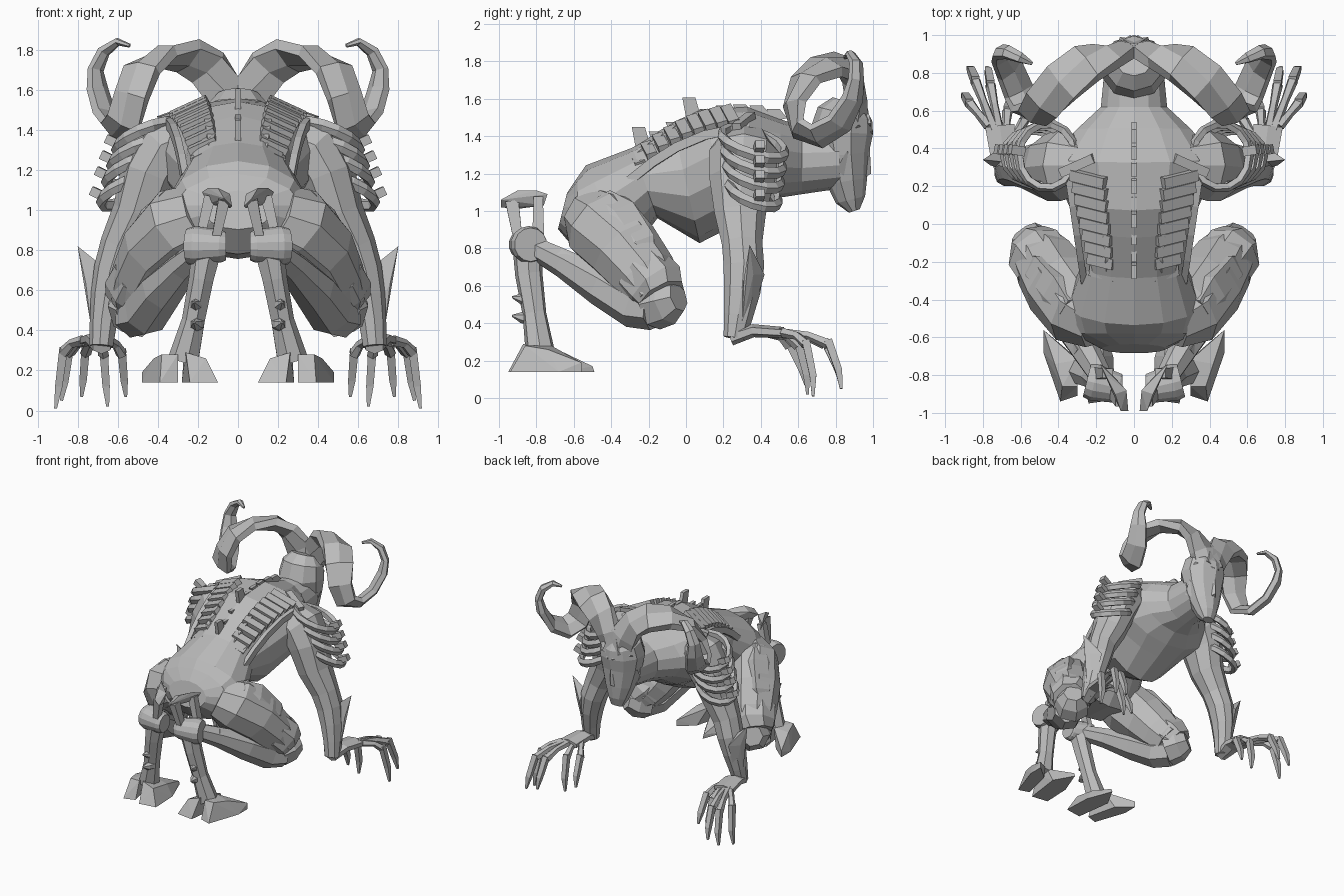
import bpy
import bmesh
import math
from mathutils import Vector, Matrix, Euler

cube = bpy.data.objects.get("Cube")
if cube:
    bpy.data.objects.remove(cube, do_unlink=True)

# One matte clay grey covers every part
clay = bpy.data.materials.new("clay_grey")
clay.use_nodes = True
clay.diffuse_color = (.5, .5, .5, 1)
clay.node_tree.nodes["Principled BSDF"].inputs["Base Color"].default_value = clay.diffuse_color
clay.node_tree.nodes["Principled BSDF"].inputs["Roughness"].default_value = .8

X, Y, Z = Vector((1, 0, 0)), Vector((0, 1, 0)), Vector((0, 0, 1))


def finish(name, bm, mirror):
    """Turn a bmesh into an object, mirrored across x when it is a paired part."""
    bmesh.ops.recalc_face_normals(bm, faces=bm.faces[:])
    mesh = bpy.data.meshes.new(name)
    bm.to_mesh(mesh)
    bm.free()
    mesh.materials.append(clay)
    obj = bpy.data.objects.new(name, mesh)
    bpy.context.collection.objects.link(obj)
    if mirror:
        modifier = obj.modifiers.new("mirror", "MIRROR")
        modifier.use_mirror_merge = False
    return obj


def loft(name, path, radii, hint=Z, sides=8, mirror=True, closed=False):
    """Skin elliptical rings along a path; hint is a vector or a function of the point."""
    bm = bmesh.new()
    points = [Vector(p) for p in path]
    count = len(points)
    rings = []
    for i, point in enumerate(points):
        if closed:
            tangent = points[(i + 1) % count] - points[i - 1]
        else:
            tangent = points[min(i + 1, count - 1)] - points[max(i - 1, 0)]
        tangent.normalize()
        up = hint(point) if callable(hint) else hint
        across = up.cross(tangent).normalized()
        over = tangent.cross(across)
        radius = radii[i] if isinstance(radii, list) else radii
        wide, high = radius if isinstance(radius, tuple) else (radius, radius)
        ring = []
        for k in range(sides):
            angle = math.tau * (k + .5) / sides
            ring.append(bm.verts.new(point + across * wide * math.cos(angle)
                                     + over * high * math.sin(angle)))
        rings.append(ring)
    pairs = list(zip(rings, rings[1:]))
    if closed:
        pairs.append((rings[-1], rings[0]))
    else:
        bm.faces.new(rings[0])
        bm.faces.new(rings[-1])
    for low, top in pairs:
        for k in range(sides):
            n = (k + 1) % sides
            bm.faces.new((low[k], low[n], top[n], top[k]))
    return finish(name, bm, mirror)


def hull(name, points, mirror=True):
    """Convex faceted solid around a few corner points."""
    bm = bmesh.new()
    verts = [bm.verts.new(p) for p in points]
    result = bmesh.ops.convex_hull(bm, input=verts)
    spare = [v for v in result["geom_interior"] if isinstance(v, bmesh.types.BMVert)]
    bmesh.ops.delete(bm, geom=spare, context="VERTS")
    return finish(name, bm, mirror)


def box(name, centre, size, turn):
    """Turned block, mirrored to both sides."""
    bm = bmesh.new()
    matrix = (Matrix.Translation(centre) @ Euler([math.radians(a) for a in turn]).to_matrix().to_4x4()
              @ Matrix.Diagonal((*size, 1)))
    bmesh.ops.create_cube(bm, size=1, matrix=matrix)
    return finish(name, bm, True)


# Torso from rump to neck
loft("torso",
     [(0, -.66, 1), (0, -.58, .98), (0, -.42, 1), (0, -.22, 1.15), (0, 0, 1.15),
      (0, .18, 1.24), (0, .36, 1.28), (0, .5, 1.28), (0, .62, 1.27), (0, .82, 1.28)],
     [(.17, .1), (.33, .2), (.36, .27), (.28, .2), (.3, .33),
      (.38, .32), (.44, .28), (.31, .21), (.18, .18), (.16, .16)],
     sides=14, mirror=False)

# Head and face
loft("head",
     [(0, .9, 1), (0, .88, 1.06), (0, .86, 1.16), (0, .84, 1.3), (0, .83, 1.42), (0, .85, 1.52), (0, .87, 1.58)],
     [(.05, .03), (.08, .08), (.12, .11), (.16, .14), (.18, .17), (.16, .15), (.1, .09)],
     hint=Y, sides=10, mirror=False)
hull("nose", [(-.02, .96, 1.4), (.02, .96, 1.4), (-.04, .94, 1.17), (.04, .94, 1.17),
              (0, .99, 1.2), (0, .98, 1.38)], mirror=False)
hull("brow_ridge", [(.01, .97, 1.37), (.02, 1, 1.42), (.15, .92, 1.46), (.16, .86, 1.4), (.03, .97, 1.47)])
hull("cheekbone", [(.06, .95, 1.27), (.16, .86, 1.32), (.15, .8, 1.22), (.07, .93, 1.13)])

# Spiralling horns, flat across and thin outward from their coil axis
loft("horn",
     [(0, .92, 1.43), (.07, .91, 1.59), (.15, .89, 1.71), (.25, .85, 1.77), (.38, .75, 1.77), (.48, .64, 1.7),
      (.53, .58, 1.57), (.57, .6, 1.44), (.61, .7, 1.4), (.66, .82, 1.47), (.7, .89, 1.6),
      (.71, .91, 1.7), (.67, .91, 1.79), (.6, .88, 1.84), (.54, .85, 1.82)],
     [(.12, .06), (.12, .06), (.12, .06), (.13, .06), (.13, .055), (.12, .05), (.1, .05), (.1, .04),
      (.1, .04), (.09, .04), (.07, .04), (.05, .03), (.04, .03), (.03, .02), (.01, .01)],
     hint=lambda p: Vector((p.x * .2, p.y - .76, p.z - 1.6)), sides=6)


def back_height(y):
    return 1.56 - .72 * (y - .32) ** 2


# Spine fins, two of them tall
for i in range(9):
    y = .5 - i * .09
    tall = .1 if i in (5, 8) else .01
    z = back_height(y)
    hull("spine_fin", [(s * .014, y + dy, z + dz) for s in (-1, 1)
                       for dy, dz in ((.04, -.04), (-.04, -.06), (-.07, tall), (0, tall))], mirror=False)

# Curved rows of overlapping back slats between rails
for i in range(9):
    y = .24 - i * .062
    box("back_slat", (.24 - .01 * i, y, back_height(y) - .055), (.2 - .007 * i, .058, .06),
        turn=(18, 24, 14))
rows = [.25, .1, -.05, -.18, -.3]
loft("inner_rail", [(.16 + .1 * y, y, back_height(y) - .03) for y in rows], (.018, .03), sides=4)
loft("outer_rail", [(.31 + .15 * y, y, back_height(y) - .12) for y in rows], (.025, .035), sides=4)
box("shoulder_blade", (.3, .31, 1.475), (.2, .05, .05), turn=(0, 18, -24))

# Arms
loft("arm",
     [(.26, .31, 1.35), (.37, .31, 1.3), (.44, .3, 1.17), (.5, .29, .98), (.58, .3, .82),
      (.62, .31, .7), (.65, .3, .57), (.67, .28, .44), (.68, .26, .32)],
     [(.13, .15), (.16, .19), (.15, .18), (.13, .14), (.11, .11),
      (.1, .11), (.085, .1), (.07, .08), (.06, .06)],
     hint=Y, sides=9)
hull("elbow_fin", [(.8, .34, .82), (.7, .33, .74), (.68, .42, .66), (.72, .3, .55), (.69, .34, .4),
                   (.73, .3, .4), (.76, .31, .64), (.75, .36, .66)])

# Armour bands and studs around each upper arm
for i, z in enumerate((1.36, 1.28, 1.2, 1.1)):
    middle = Vector((.46 + .025 * i, .36, z))
    ring = []
    for k in range(14):
        a = math.tau * k / 14
        ring.append(middle + Vector((.15 * math.cos(a), (.17 - .012 * i) * math.sin(a),
                                     -.05 * math.sin(a) - .06 * math.cos(a))))
    loft("shoulder_band", ring, (.025, .032), sides=5, closed=True)
    box("band_stud", middle + Vector((.16, .03, -.02)), (.08, .05, .045), turn=(0, -25, 10))

# Hands: palm and clawed fingers
loft("palm", [(.68, .24, .32), (.69, .36, .36), (.71, .52, .35)], [(.05, .04), (.08, .035), (.09, .03)], sides=6)
fingers = [
    ((.58, .55, .28), (.56, .64, .07)),
    ((.67, .6, .28), (.65, .65, .02)),
    ((.76, .74, .29), (.78, .83, .07)),
    ((.84, .76, .29), (.88, .83, .05)),
    ((.87, .64, .29), (.91, .68, .01)),
]
for i, (knuckle, tip) in enumerate(fingers):
    root = Vector((.65 + .03 * i, .44 + .02 * i, .35))
    knuckle, tip = Vector(knuckle), Vector(tip)
    middle = root.lerp(knuckle, .6) + Z * .02
    loft("finger", [root, middle, knuckle], [.028, .023, .03], hint=Vector((.2, .1, 1)), sides=5)
    loft("claw", [knuckle + Z * .02, knuckle.lerp(tip, .6) + Y * .015, tip],
         [.03, .026, .01], hint=Y, sides=4)

# Thighs, knees and shins
loft("thigh", [(.18, -.5, .97), (.28, -.45, .92), (.39, -.33, .79), (.46, -.22, .65), (.51, -.15, .55)],
     [.17, .21, .2, .18, .15], sides=9)
loft("thigh_plate", [(.36, -.47, 1.05), (.43, -.38, .97), (.52, -.27, .81), (.55, -.22, .72)],
     [(.1, .04), (.14, .06), (.13, .06), (.07, .04)], hint=Vector((1, -.1, .7)), sides=6)
loft("knee_guard", [(.46, -.24, .67), (.51, -.16, .59), (.54, -.13, .54)],
     [.17, .17, .14], sides=8)
loft("knee_cap", [(.49, -.18, .5), (.54, -.1, .52), (.58, -.04, .54)], [.14, .13, .08], sides=7)
loft("shin", [(.52, -.17, .48), (.46, -.27, .49), (.38, -.45, .6), (.27, -.65, .72), (.17, -.82, .81)],
     [.12, .12, .11, .08, .06], sides=7)
loft("shin_plate", [(.52, -.28, .5), (.43, -.46, .62), (.29, -.68, .76)],
     [(.07, .03), (.07, .04), (.04, .03)], hint=Vector((1, -.5, .5)), sides=6)

# Ankle joint, heel spur with its open slot, and lower leg
loft("ankle_joint", [(.06, -.87, .82), (.08, -.87, .82), (.21, -.84, .82), (.25, -.83, .82)],
     [.07, .08, .1, .09], sides=14)
loft("heel_bar_outer", [(.19, -.79, .86), (.14, -.79, 1.07)], [(.045, .03), (.035, .04)], hint=X, sides=4)
loft("heel_bar_inner", [(.11, -.9, .86), (.07, -.93, 1.05)], [(.035, .03), (.05, .04)], hint=X, sides=4)
hull("heel_cap", [(.18, -.74, 1.09), (.15, -.76, 1.03), (.04, -.91, 1.01), (.03, -.99, 1.02),
                  (.07, -.99, 1.06), (.1, -.9, 1.11), (.15, -.8, 1.11), (.04, -.88, 1.08)])
loft("lower_leg", [(.15, -.85, .82), (.18, -.84, .66), (.22, -.81, .45), (.27, -.78, .25)],
     [(.08, .08), (.065, .075), (.06, .065), (.08, .08)], hint=Y, sides=7)
for z in (.53, .43):
    loft("leg_stud", [(.2, -.84, z), (.21, -.88, z), (.22, -.93, z + .01)], [.035, .03, .005], sides=6)

# Cloven hooves: a splayed outer toe and a straight inner toe
hull("outer_hoof", [(.3, -.91, .14), (.39, -.94, .14), (.48, -.68, .14), (.48, -.56, .14), (.36, -.66, .14),
                    (.3, -.86, .28), (.38, -.86, .28), (.42, -.74, .26), (.3, -.72, .28), (.48, -.56, .19)])
hull("inner_hoof", [(.1, -.93, .14), (.24, -.95, .14), (.28, -.65, .14), (.19, -.49, .14), (.11, -.7, .14),
                    (.16, -.88, .26), (.26, -.87, .29), (.27, -.73, .28), (.16, -.7, .23), (.19, -.5, .17)])
